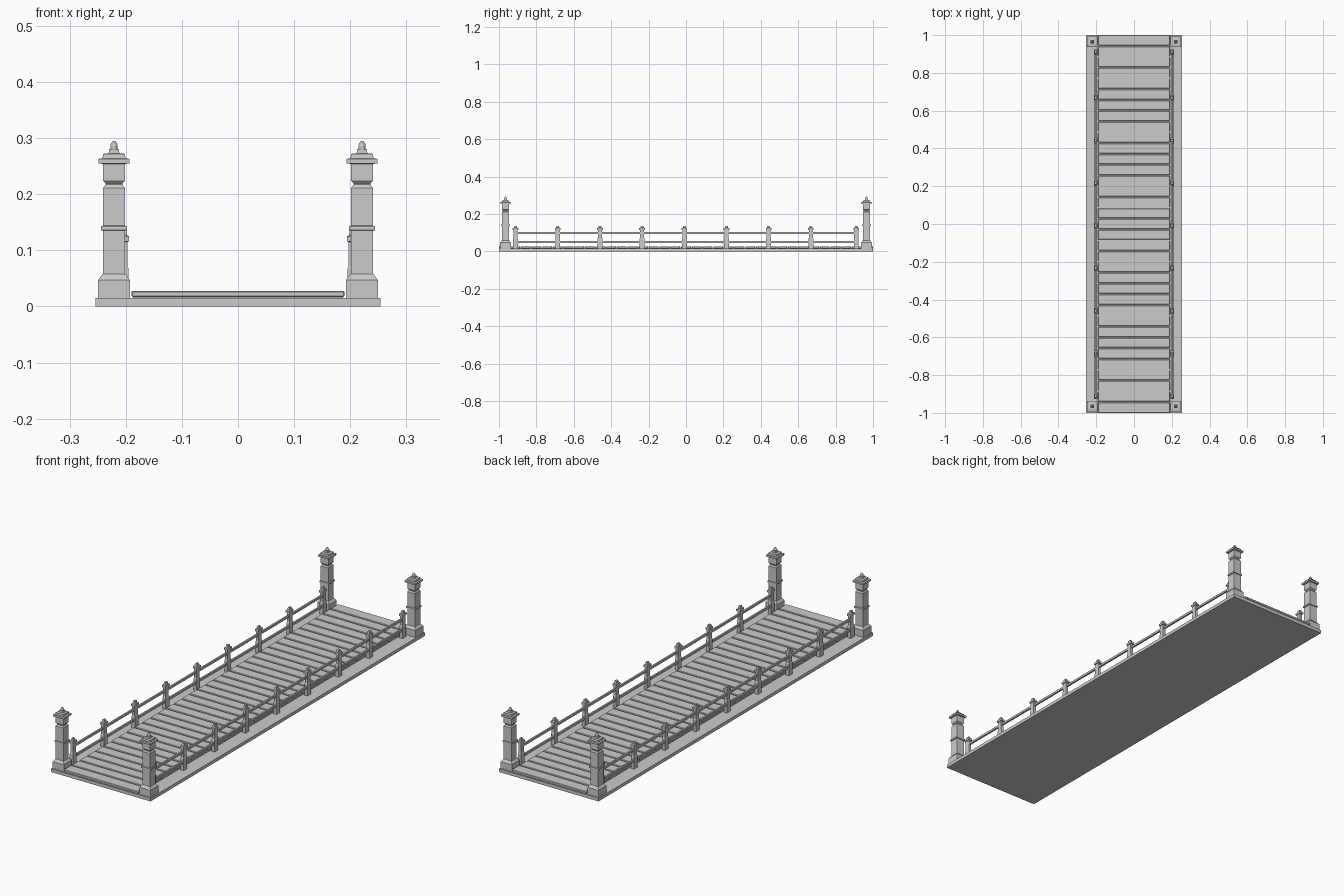
import bpy, bmesh, math

if "Cube" in bpy.data.objects:
    bpy.data.objects.remove(bpy.data.objects["Cube"])


def finish(name, bm, bevel=0.0):
    bmesh.ops.recalc_face_normals(bm, faces=bm.faces)
    me = bpy.data.meshes.new(name)
    bm.to_mesh(me)
    bm.free()
    ob = bpy.data.objects.new(name, me)
    bpy.context.collection.objects.link(ob)
    if bevel:
        mod = ob.modifiers.new("bevel", 'BEVEL')
        mod.width = bevel
        mod.segments = 1
    return ob


def add_box(bm, x0, x1, y0, y1, z0, z1):
    vs = bmesh.ops.create_cube(bm, size=1)["verts"]
    for v in vs:
        v.co.x = (x0 + x1) / 2 + v.co.x * (x1 - x0)
        v.co.y = (y0 + y1) / 2 + v.co.y * (y1 - y0)
        v.co.z = (z0 + z1) / 2 + v.co.z * (z1 - z0)


def add_stack(bm, cx, cy, profile, sides=4):
    """Loft rings of (half_x, half_y, z); four sides give a square pillar."""
    k = math.sqrt(2) if sides == 4 else 1
    rings = []
    for hx, hy, z in profile:
        angs = [math.pi / 4 + 2 * math.pi * i / sides for i in range(sides)]
        rings.append([bm.verts.new((cx + k * hx * math.cos(a), cy + k * hy * math.sin(a), z))
                      for a in angs])
    for a, b in zip(rings, rings[1:]):
        for i in range(sides):
            j = (i + 1) % sides
            bm.faces.new((a[i], a[j], b[j], b[i]))
    bm.faces.new(rings[0][::-1])
    bm.faces.new(rings[-1])


# Base slab
bm = bmesh.new()
add_box(bm, -0.254, 0.254, -1, 1, 0, 0.015)
finish("base_slab", bm)

# Recessed bed below the planks
bm = bmesh.new()
add_box(bm, -0.187, 0.187, -0.997, 0.997, 0.014, 0.021)
finish("deck_bed", bm)

# Deck planks
bm = bmesh.new()
count = 35
pitch = 2 / count
for i in range(count):
    y = -1 + i * pitch
    y0 = y if i == 0 else y + 0.003
    y1 = y + pitch if i == count - 1 else y + pitch - 0.003
    add_box(bm, -0.19, 0.19, y0, y1, 0.017, 0.028)
finish("deck_planks", bm, 0.002)

# Tall corner pillars with stepped caps
pillar = [(0.0285, 0.014), (0.0285, 0.047), (0.021, 0.057), (0.0195, 0.058),
          (0.0195, 0.135), (0.0235, 0.136), (0.0235, 0.143), (0.0195, 0.144),
          (0.0195, 0.211), (0.015, 0.217), (0.015, 0.219), (0.0195, 0.224),
          (0.0195, 0.254), (0.0275, 0.255), (0.0275, 0.263), (0.0205, 0.264),
          (0.0195, 0.272), (0.0095, 0.273), (0.009, 0.281)]
finial = [(0.0065, 0.279), (0.0068, 0.286), (0.0055, 0.291), (0.0025, 0.2945)]
for name, profile, sides in (("corner_pillars", pillar, 4), ("pillar_finials", finial, 12)):
    bm = bmesh.new()
    for sx in (-1, 1):
        for sy in (-1, 1):
            add_stack(bm, sx * 0.221, sy * 0.965, [(h, h, z) for h, z in profile], sides)
    finish(name, bm)

# Railing posts
post_y = [-0.911 + 0.2255 * i for i in range(8)] + [0.91]
post = [(0.008, 0.013, 0.014), (0.008, 0.013, 0.068), (0.0065, 0.011, 0.072),
        (0.0065, 0.011, 0.115), (0.0095, 0.0155, 0.116), (0.0095, 0.0155, 0.125),
        (0.006, 0.009, 0.127), (0.0045, 0.0065, 0.137)]
bm = bmesh.new()
for sx in (-1, 1):
    for y in post_y:
        add_stack(bm, sx * 0.2035, y, post)
finish("railing_posts", bm)

# Upper and lower rails
bm = bmesh.new()
for sx in (-1, 1):
    for z in (0.099, 0.051):
        add_box(bm, sx * 0.2035 - 0.0045, sx * 0.2035 + 0.0045, -0.911, 0.91, z - 0.0055, z + 0.0055)
finish("rails", bm, 0.001)
